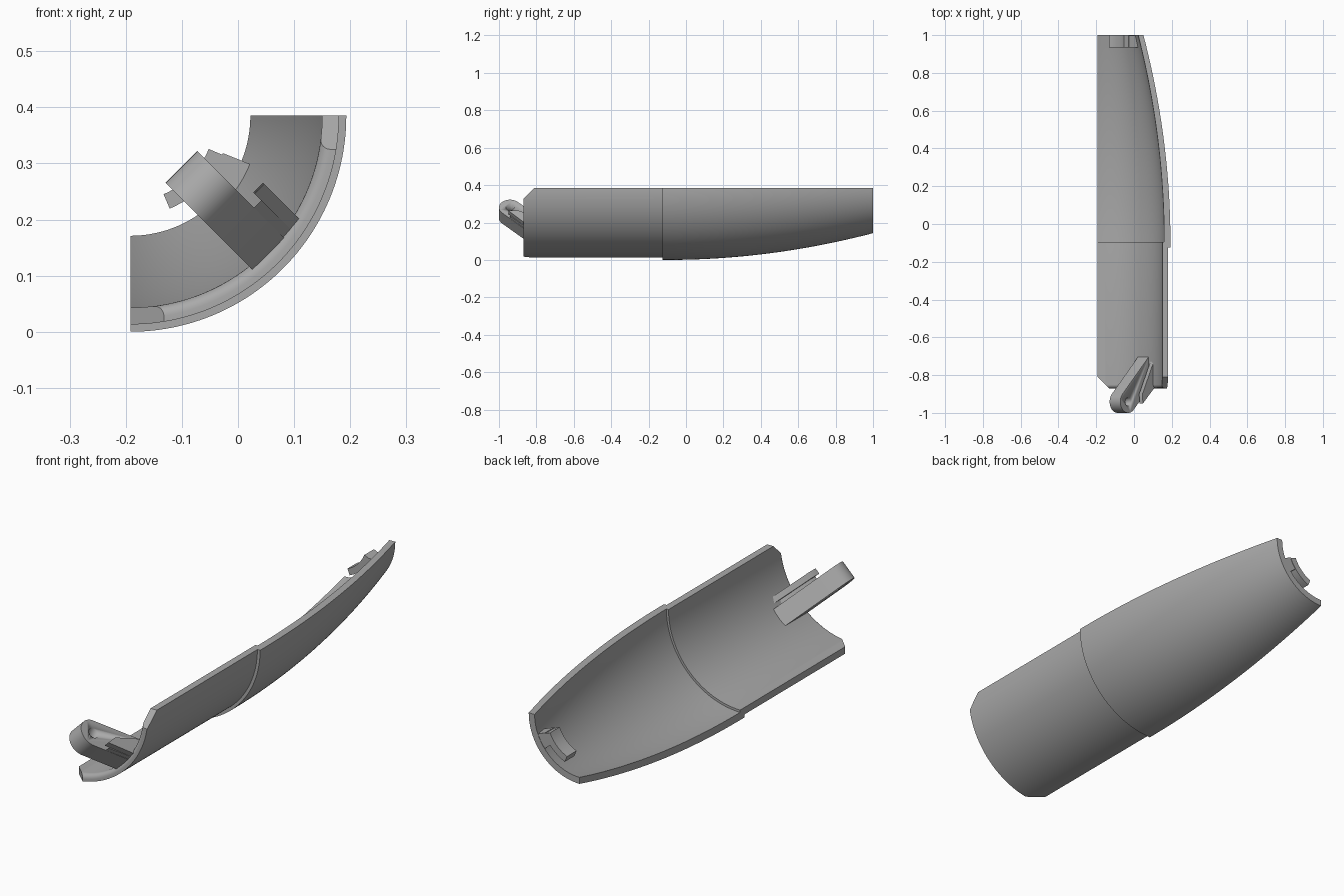
import bpy, bmesh, math
from mathutils import Matrix, Vector

cube = bpy.data.objects.get("Cube")
if cube:
    bpy.data.objects.remove(cube, do_unlink=True)

# One plain grey for every part
grey = bpy.data.materials.new("plain_grey")
grey.use_nodes = True
colour = (0.4, 0.4, 0.4, 1)
grey.diffuse_color = colour
grey.node_tree.nodes["Principled BSDF"].inputs["Base Color"].default_value = colour

AXIS = Vector((-0.192, 0, 0.385))   # centre line of the shell
S = math.sqrt(0.5)


def finish(name, bm, smooth=True):
    bmesh.ops.recalc_face_normals(bm, faces=bm.faces)
    mesh = bpy.data.meshes.new(name)
    bm.to_mesh(mesh)
    bm.free()
    obj = bpy.data.objects.new(name, mesh)
    bpy.context.collection.objects.link(obj)
    mesh.materials.append(grey)
    if smooth:
        bpy.ops.object.select_all(action='DESELECT')
        obj.select_set(True)
        bpy.context.view_layer.objects.active = obj
        bpy.ops.object.shade_smooth_by_angle(angle=math.radians(30))
    return obj


def place(y, radius, across):
    """Point in the diagonal frame: outward from the axis, and across it."""
    return AXIS + Vector(((radius + across) * S, y, (across - radius) * S))


def prism(name, start, end):
    """Solid between two matching outlines."""
    bm = bmesh.new()
    a, b = ([bm.verts.new(p) for p in ring] for ring in (start, end))
    bm.faces.new(a)
    bm.faces.new(b)
    for i in range(len(a)):
        j = (i + 1) % len(a)
        bm.faces.new((a[i], a[j], b[j], b[i]))
    return finish(name, bm)


def plate(name, outline, low, high):
    return prism(name, [place(y, r, low) for y, r in outline],
                 [place(y, r, high) for y, r in outline])


def arc_block(name, r0, r1, deg0, deg1, y0, y1, steps=12):
    angles = [math.radians(deg0 + (deg1 - deg0) * i / steps) for i in range(steps + 1)]
    pts = [(r0, a) for a in angles] + [(r1, a) for a in reversed(angles)]
    rings = [[place(y, r * math.cos(a), r * math.sin(a)) for r, a in pts] for y in (y0, y1)]
    return prism(name, *rings)


# Quarter shell: straight sleeve, step, then tapering curve
steps = 20
taper = [i / steps for i in range(steps + 1)]
outer = [(-0.87, 0.372), (-0.125, 0.372), (-0.125, 0.385)]
outer += [(-0.1 + 1.1 * u, 0.385 - 0.143 * u * u) for u in taper]
inner = [(-0.095 + 1.095 * u, 0.352 - 0.138 * u * u) for u in reversed(taper)]
inner += [(-0.095, 0.342)]
fillet = 0.02
for i in range(7):
    a = math.pi / 2 * i / 6
    inner.append((-0.87 + fillet * (1 - math.sin(a)), 0.342 + fillet * (1 - math.cos(a))))

bm = bmesh.new()
ring = [bm.verts.new(AXIS + Vector((r, y, 0))) for y, r in outer + inner]
edges = [bm.edges.new((ring[i - 1], ring[i])) for i in range(len(ring))]
bmesh.ops.spin(bm, geom=ring + edges, cent=AXIS, axis=(0, 1, 0),
               angle=math.pi / 2, steps=48, use_duplicate=False)
# The spin must run from the +x side down to the bottom
if max(v.co.z for v in bm.verts) > AXIS.z + 0.01:
    bmesh.ops.transform(bm, matrix=Matrix.Translation((0, 0, AXIS.z)) @ Matrix.Scale(-1, 4, (0, 0, 1))
                        @ Matrix.Translation((0, 0, -AXIS.z)), verts=bm.verts)
bmesh.ops.holes_fill(bm, edges=[e for e in bm.edges if e.is_boundary], sides=0)
# Clipped corners at the front lip
for point, normal in (((0, -0.81, AXIS.z), (0, -1, 1)), ((AXIS.x, -0.81, 0), (-1, -1, 0))):
    bmesh.ops.bisect_plane(bm, geom=bm.verts[:] + bm.edges[:] + bm.faces[:], dist=1e-5,
                           plane_co=point, plane_no=Vector(normal).normalized(), clear_outer=True)
    bmesh.ops.holes_fill(bm, edges=[e for e in bm.edges if e.is_boundary], sides=0)
finish("shell", bm)

# Hinge arm with a round eye, leaning out past the front lip
eye_y, eye_r, eye = -0.941, 0.188, 0.059
outline = [(-0.695, 0.35), (-0.863, 0.35)]
for i in range(25):
    a = math.radians(135 + 180 * i / 24)
    outline.append((eye_y + eye * math.cos(a), eye_r + eye * math.sin(a)))
arm = plate("hinge_arm", outline, -0.04, 0.04)

# Pin hole through the eye
circle = [(eye_y + 0.022 * math.cos(math.tau * i / 20), eye_r + 0.022 * math.sin(math.tau * i / 20))
          for i in range(20)]
cutter = plate("pin_hole_cutter", circle, -0.1, 0.1)
cutter.hide_render = True
cutter.hide_viewport = True
cutter.display_type = 'WIRE'
cut = arm.modifiers.new("pin_hole", 'BOOLEAN')
cut.operation = 'DIFFERENCE'
cut.solver = 'EXACT'
cut.object = cutter
# Apply the cut so that the helper can go
bpy.context.view_layer.objects.active = arm
bpy.ops.object.modifier_apply(modifier=cut.name)
bpy.data.objects.remove(cutter, do_unlink=True)

# Side rib beside the arm, joined to it by a lower web
plate("side_rib", [(-0.95, 0.255), (-0.9, 0.252), (-0.7, 0.35), (-0.86, 0.35)], 0.058, 0.083)
plate("rib_web", [(-0.94, 0.272), (-0.9, 0.272), (-0.74, 0.35), (-0.86, 0.35)], 0.039, 0.059)

# Hooked catch at the narrow rear end
arc_block("catch_hook", 0.152, 0.18, -22, 22, 0.935, 1.0)
arc_block("catch_stem", 0.178, 0.232, 6, 23, 0.935, 0.998)
